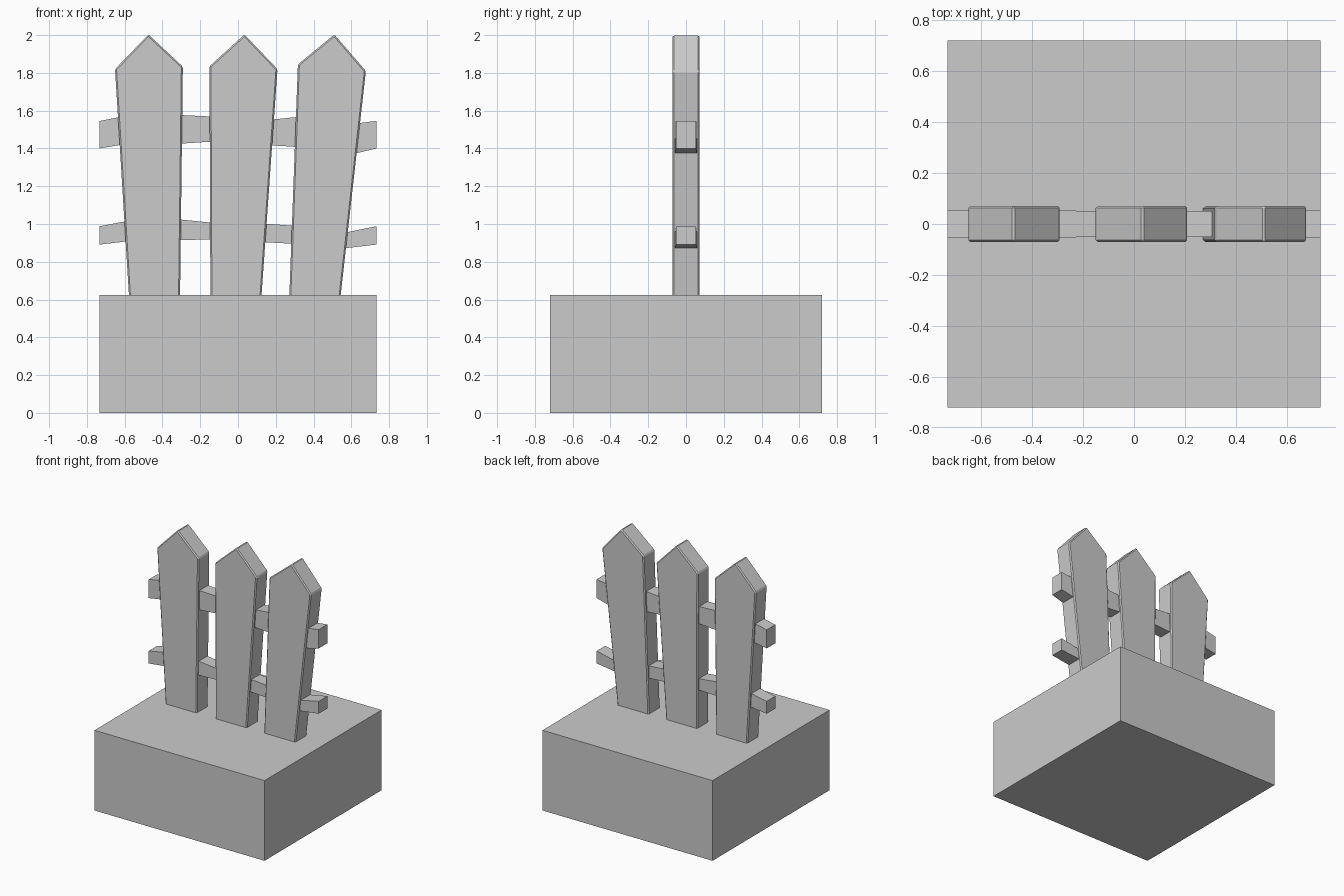
import bpy, bmesh

if "Cube" in bpy.data.objects:
    bpy.data.objects.remove(bpy.data.objects["Cube"])


def finish(name, bm, bevel=0.0):
    bmesh.ops.recalc_face_normals(bm, faces=bm.faces[:])
    mesh = bpy.data.meshes.new(name)
    bm.to_mesh(mesh)
    bm.free()
    ob = bpy.data.objects.new(name, mesh)
    bpy.context.collection.objects.link(ob)
    if bevel:
        mod = ob.modifiers.new("edge_bevel", 'BEVEL')
        mod.width = bevel
        mod.segments = 1
        mod.limit_method = 'ANGLE'
    return ob


def extrude_profile(name, points, half_depth, bevel=0.0):
    """Extrude an (x, z) outline along y, centred on y = 0."""
    bm = bmesh.new()
    face = bm.faces.new([bm.verts.new((x, -half_depth, z)) for x, z in points])
    ext = bmesh.ops.extrude_face_region(bm, geom=[face])
    verts = [g for g in ext['geom'] if isinstance(g, bmesh.types.BMVert)]
    bmesh.ops.translate(bm, verts=verts, vec=(0, 2 * half_depth, 0))
    return finish(name, bm, bevel)


def rail(name, stations):
    """Box-section rail lofted through (x, bottom, top, half_depth) stations."""
    bm = bmesh.new()
    rings = [[bm.verts.new((x, y, z)) for y, z in
              ((-h, b), (h, b), (h, t), (-h, t))] for x, b, t, h in stations]
    for r0, r1 in zip(rings, rings[1:]):
        for i in range(4):
            j = (i + 1) % 4
            bm.faces.new((r0[i], r0[j], r1[j], r1[i]))
    bm.faces.new(rings[0])
    bm.faces.new(rings[-1])
    return finish(name, bm)


# Base block
extrude_profile("base_block", [(-0.733, 0), (0.733, 0), (0.733, 0.625), (-0.733, 0.625)], 0.72)

# Pickets: bottom left x, bottom right x, right shoulder, peak x, left shoulder
pickets = [
    (-0.576, -0.307, (-0.292, 1.833), -0.474, (-0.651, 1.82)),
    (-0.146, 0.123, (0.209, 1.82), 0.034, (-0.151, 1.835)),
    (0.271, 0.541, (0.677, 1.81), 0.51, (0.317, 1.845)),
]
for i, (x0, x1, right, peak, left) in enumerate(pickets, 1):
    extrude_profile(f"picket_{i}", [(x0, 0.6), (x1, 0.6), right, (peak, 2.003), left],
                    0.071, bevel=0.008)

# Rails, bending inside each picket
rail("upper_rail", [
    (-0.733, 1.40, 1.545, 0.053), (-0.62, 1.419, 1.568, 0.053),
    (-0.31, 1.425, 1.577, 0.053), (-0.14, 1.436, 1.569, 0.051),
    (0.17, 1.417, 1.552, 0.051), (0.31, 1.408, 1.566, 0.051),
    (0.61, 1.371, 1.53, 0.058), (0.733, 1.40, 1.546, 0.053)])
rail("lower_rail", [
    (-0.733, 0.891, 0.988, 0.053), (-0.58, 0.909, 1.017, 0.053),
    (-0.32, 0.914, 1.025, 0.053), (-0.14, 0.919, 1.007, 0.051),
    (0.13, 0.904, 1.003, 0.051), (0.30, 0.895, 0.990, 0.051),
    (0.55, 0.87, 0.951, 0.058), (0.733, 0.891, 0.988, 0.053)])
